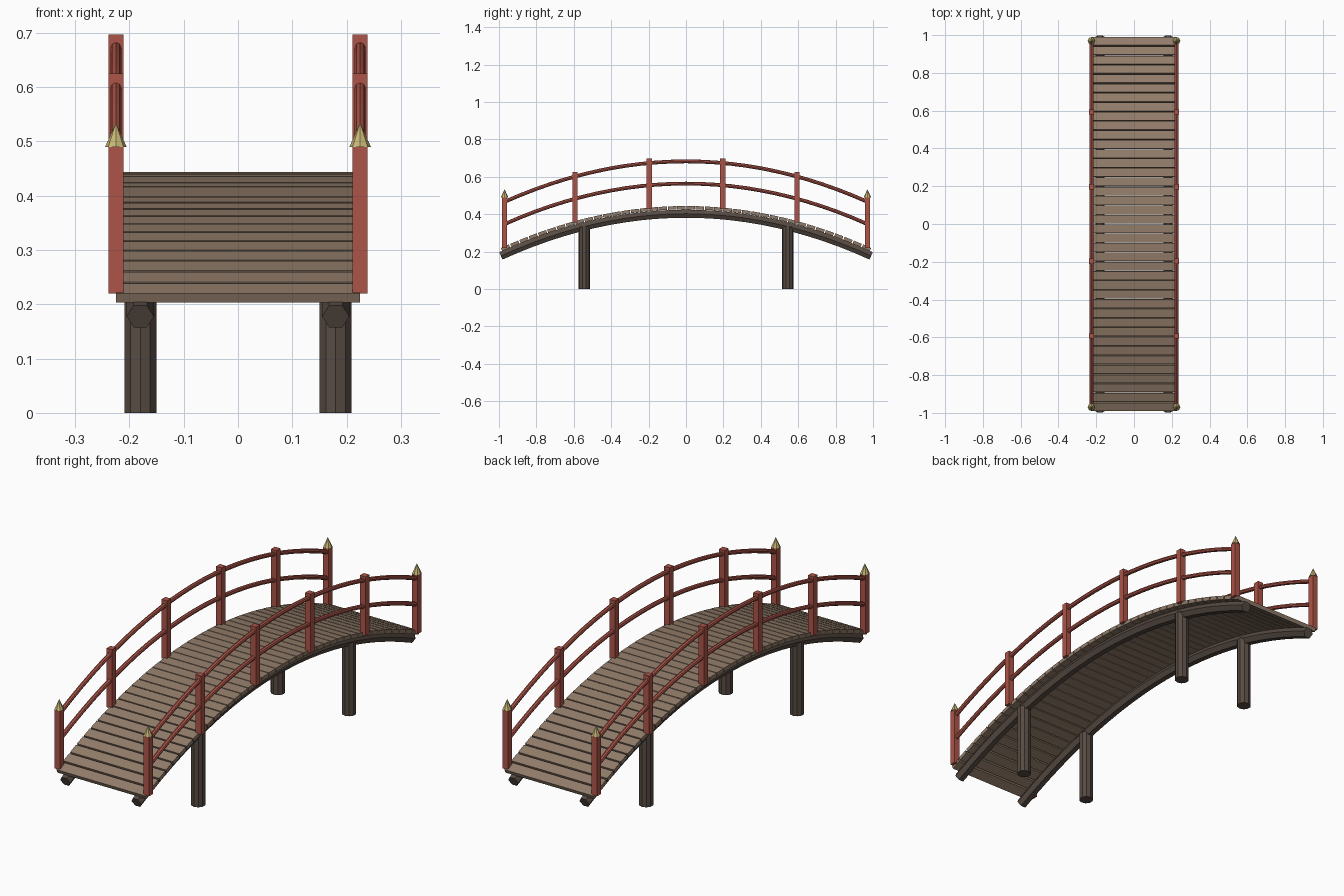
import bpy, math
from mathutils import Matrix

if "Cube" in bpy.data.objects:
    bpy.data.objects.remove(bpy.data.objects["Cube"])

A = 0.23                       # curvature of the parabolic arch


def arch(y, crown):
    return crown - A * y * y


def material(name, rgb):
    m = bpy.data.materials.new(name)
    m.diffuse_color = (*rgb, 1)
    m.use_nodes = True
    m.node_tree.nodes["Principled BSDF"].inputs["Base Color"].default_value = m.diffuse_color
    return m


plank_mat = material("plank_wood", (0.29, 0.205, 0.145))
dark_mat = material("dark_wood", (0.095, 0.07, 0.055))
red_mat = material("red_paint", (0.42, 0.09, 0.065))
gold_mat = material("brass", (0.58, 0.47, 0.18))


def box(name, size, loc, mat, pitch=0.0):
    bpy.ops.mesh.primitive_cube_add(size=1)
    o = bpy.context.object
    o.name = name
    o.data.transform(Matrix.Diagonal((*size, 1)))
    o.location = loc
    o.rotation_euler.x = pitch
    o.data.materials.append(mat)
    return o


def cone(name, sides, r1, r2, z0, z1, x, y, mat):
    bpy.ops.mesh.primitive_cone_add(vertices=sides, radius1=r1, radius2=r2,
                                    depth=z1 - z0, location=(x, y, (z0 + z1) / 2))
    o = bpy.context.object
    o.name = name
    o.data.materials.append(mat)
    return o


def arched_tube(name, x, crown, radius, half, res, mat, steps=24):
    c = bpy.data.curves.new(name, 'CURVE')
    c.dimensions = '3D'
    c.bevel_depth = radius
    c.bevel_resolution = res
    c.use_fill_caps = True
    s = c.splines.new('POLY')
    s.points.add(steps)
    for i, p in enumerate(s.points):
        y = half * (2 * i / steps - 1)
        p.co = (x, y, arch(y, crown), 1)
    o = bpy.data.objects.new(name, c)
    bpy.context.collection.objects.link(o)
    bpy.ops.object.select_all(action='DESELECT')
    o.select_set(True)
    bpy.context.view_layer.objects.active = o
    bpy.ops.object.convert(target='MESH')
    o = bpy.context.object
    o.name = name
    o.data.materials.append(mat)
    o.data.polygons.foreach_set("use_smooth", [False] * len(o.data.polygons))


# Deck planks, each tilted to follow the arch
N = 40
for i in range(N):
    y = 0.965 * (2 * i / (N - 1) - 1)
    box(f"deck_plank_{i + 1}", (0.45, 0.046, 0.018), (0, y, arch(y, 0.435)),
        plank_mat, math.atan(-2 * A * y))

for side, x in (("left", -1), ("right", 1)):
    # Bearing beam and piers
    arched_tube(f"{side}_beam", 0.18 * x, 0.403, 0.025, 0.99, 1, dark_mat)
    for end, y in (("front", -0.545), ("back", 0.545)):
        cone(f"{side}_{end}_pier", 10, 0.031, 0.031, 0, 0.335, 0.18 * x, y, dark_mat)

    # Hand rails
    for level, crown in (("upper", 0.683), ("lower", 0.564)):
        arched_tube(f"{side}_{level}_rail", 0.225 * x, crown, 0.01, 0.97, 2, red_mat)

    # Railing posts, with pointed caps on the end posts
    for i, y in enumerate((-0.97, -0.593, -0.197, 0.197, 0.593, 0.97)):
        z = arch(y, 0.436)
        box(f"{side}_post_{i + 1}", (0.028, 0.028, 0.27),
            (0.225 * x, y, z + 0.135), red_mat)
        if i in (0, 5):
            cone(f"{side}_post_cap_{i + 1}", 8, 0.02, 0, z + 0.27, z + 0.315,
                 0.225 * x, y, gold_mat)
